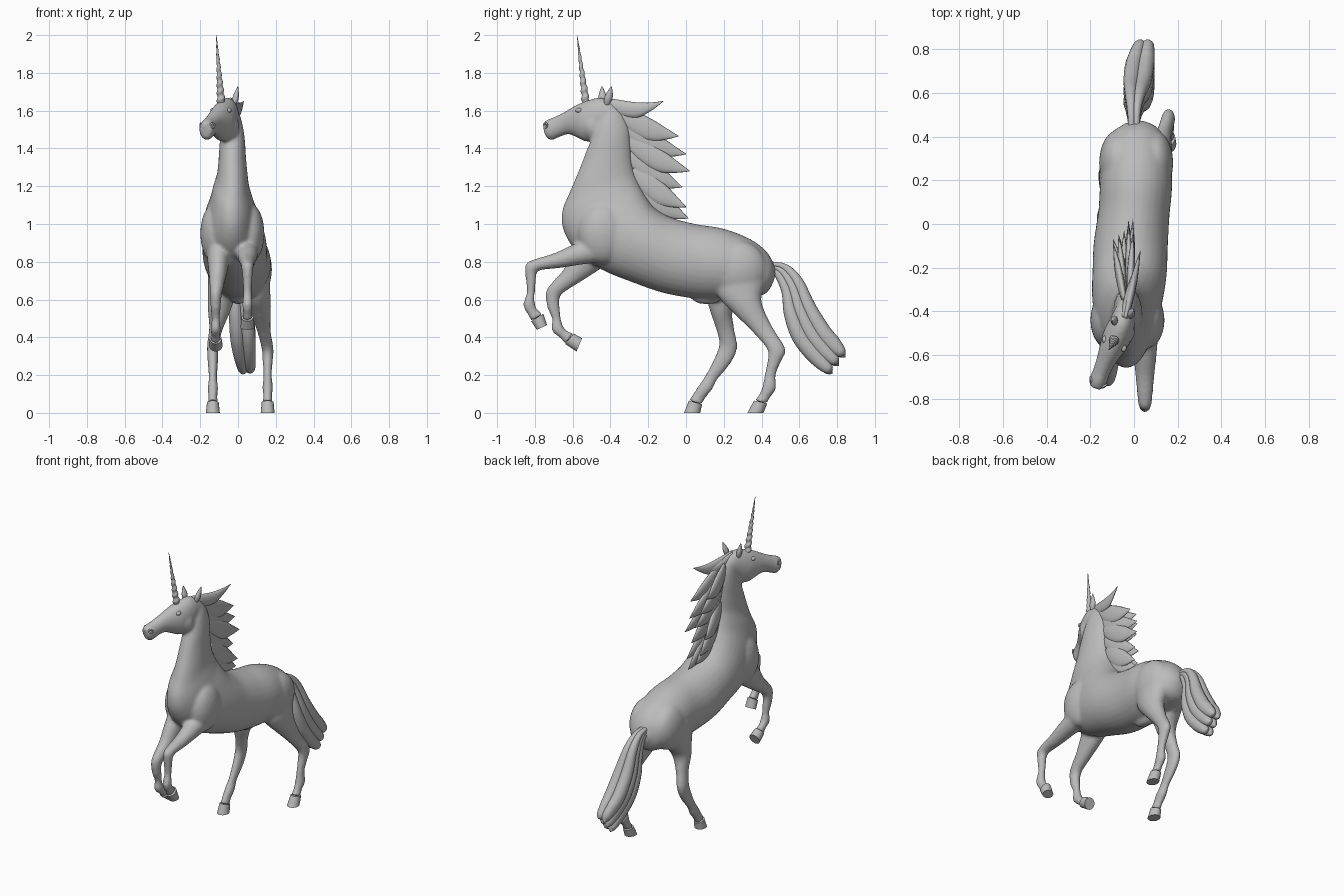
import bpy
import bmesh
import math
from mathutils import Vector, Matrix

default_cube = bpy.data.objects.get("Cube")
if default_cube:
    bpy.data.objects.remove(default_cube, do_unlink=True)

# One plain grey for the whole sculpture
grey = bpy.data.materials.new("plain grey")
grey.use_nodes = True
grey.diffuse_color = (0.5, 0.5, 0.5, 1)
grey.node_tree.nodes["Principled BSDF"].inputs["Base Color"].default_value = grey.diffuse_color


def skin(bm, rings):
    """Bridge a sequence of point rings into a closed tube."""
    loops = [[bm.verts.new(point) for point in ring] for ring in rings]
    count = len(loops[0])
    faces = [bm.faces.new(loops[0]), bm.faces.new(loops[-1])]
    for lower, upper in zip(loops, loops[1:]):
        for k in range(count):
            n = (k + 1) % count
            faces.append(bm.faces.new((lower[k], lower[n], upper[n], upper[k])))
    bmesh.ops.recalc_face_normals(bm, faces=faces)


def spline(rows, steps):
    """Catmull-Rom interpolation of rows of numbers."""
    rows = [Vector(row) for row in rows]
    padded = [rows[0]] + rows + [rows[-1]]
    result = []
    for a, b, c, d in zip(padded, padded[1:], padded[2:], padded[3:]):
        for step in range(steps):
            t = step / steps
            result.append(b + (c - a) * (t / 2)
                          + (a * 2 - b * 5 + c * 4 - d) * (t * t / 2)
                          + (b * 3 - a - c * 3 + d) * (t ** 3 / 2))
    return result + [rows[-1]]


def loft(bm, rows, steps=4, sides=20):
    """Each row: one edge (y, z), opposite edge (y, z), centre x, half width."""
    rows = spline(rows, steps)
    edges = [(Vector((r[4], r[0], r[1])), Vector((r[4], r[2], r[3]))) for r in rows]
    centres = [(a + b) / 2 for a, b in edges]
    rings = []
    for i, row in enumerate(rows):
        tangent = centres[min(i + 1, len(rows) - 1)] - centres[max(i - 1, 0)]
        radius = (edges[i][0] - edges[i][1]) / 2
        across = radius.cross(tangent).normalized() * max(row[5], 0.001)
        angles = [math.tau * k / sides for k in range(sides)]
        rings.append([centres[i] + radius * math.cos(a) + across * math.sin(a) for a in angles])
    skin(bm, rings)


def blob(bm, place, size):
    """Add an ellipsoid."""
    matrix = Matrix.Translation(place) @ Matrix.Diagonal((*size, 1))
    bmesh.ops.create_uvsphere(bm, u_segments=20, v_segments=14, radius=1, matrix=matrix)


def finish(name, bm, voxel=None, angle=None):
    """Turn a bmesh into a named, shaded object, optionally fused into one skin."""
    mesh = bpy.data.meshes.new(name)
    bm.to_mesh(mesh)
    bm.free()
    obj = bpy.data.objects.new(name, mesh)
    bpy.context.collection.objects.link(obj)
    bpy.ops.object.select_all(action="DESELECT")
    obj.select_set(True)
    bpy.context.view_layer.objects.active = obj
    if voxel:
        remesh = obj.modifiers.new("fuse", "REMESH")
        remesh.mode = "VOXEL"
        remesh.voxel_size = voxel
        relax = obj.modifiers.new("relax", "SMOOTH")
        relax.factor = 0.5
        relax.iterations = 7
        for modifier in ("fuse", "relax"):
            bpy.ops.object.modifier_apply(modifier=modifier)
    obj.data.materials.clear()
    obj.data.materials.append(grey)
    if angle:
        bpy.ops.object.shade_smooth_by_angle(angle=math.radians(angle))
    else:
        bpy.ops.object.shade_smooth()
    return obj


# Trunk and neck, from the rump to the poll
trunk = [
    (.47, .77, .465, .7, 0, .04), (.43, .85, .42, .63, .005, .11),
    (.34, .92, .32, .61, .01, .15), (.2, .975, .18, .6, .01, .165),
    (.05, 1, .05, .605, 0, .163), (-.08, 1.035, -.12, .635, -.015, .17),
    (-.16, 1.08, -.28, .69, -.02, .17), (-.2, 1.13, -.45, .76, -.03, .163),
    (-.23, 1.18, -.585, .86, -.035, .145), (-.25, 1.22, -.65, .97, -.035, .12),
    (-.27, 1.27, -.655, 1.07, -.035, .1), (-.285, 1.33, -.615, 1.17, -.03, .082),
    (-.29, 1.42, -.565, 1.29, -.03, .072), (-.3, 1.51, -.53, 1.38, -.03, .066),
    (-.34, 1.6, -.5, 1.45, -.035, .056), (-.39, 1.65, -.46, 1.52, -.045, .04)]

# Head, turned towards the right
head = [
    (-.38, 1.64, -.4, 1.52, -.04, .045), (-.45, 1.67, -.46, 1.46, -.055, .06),
    (-.52, 1.655, -.52, 1.435, -.08, .066), (-.58, 1.63, -.57, 1.455, -.105, .056),
    (-.64, 1.595, -.62, 1.475, -.13, .044), (-.69, 1.57, -.67, 1.46, -.15, .04),
    (-.73, 1.555, -.71, 1.443, -.165, .041), (-.758, 1.535, -.735, 1.455, -.174, .032)]

# Legs: front edge and back edge, from the root to the sole
fore_left = [
    (-.45, .95, -.42, .8), (-.6, .89, -.55, .785), (-.7, .845, -.68, .765),
    (-.79, .817, -.765, .757), (-.848, .79, -.79, .74), (-.85, .72, -.793, .71),
    (-.843, .64, -.8, .635), (-.862, .57, -.8, .58), (-.835, .515, -.785, .545),
    (-.82, .485, -.755, .525), (-.79, .44, -.735, .465)]
fore_right = [
    (-.55, .92, -.4, .8), (-.61, .83, -.47, .75), (-.655, .75, -.58, .68),
    (-.71, .69, -.65, .635), (-.742, .64, -.67, .6), (-.735, .56, -.668, .55),
    (-.71, .5, -.66, .49), (-.71, .435, -.645, .45), (-.665, .395, -.63, .435),
    (-.64, .365, -.595, .42), (-.58, .325, -.55, .395)]
hind_left = [
    (.15, .75, .44, .78), (.17, .62, .42, .68), (.25, .53, .4, .59),
    (.36, .42, .455, .46), (.43, .335, .527, .34), (.43, .27, .505, .275),
    (.415, .2, .475, .2), (.405, .14, .478, .13), (.385, .095, .445, .08),
    (.36, .065, .43, .05), (.325, 0, .41, 0)]
hind_right = [
    (.06, .76, .36, .78), (.1, .63, .33, .66), (.13, .53, .25, .55),
    (.16, .44, .255, .45), (.175, .36, .272, .345), (.14, .27, .235, .26),
    (.1, .195, .165, .175), (.06, .135, .14, .125), (.03, .09, .1, .075),
    (.015, .065, .085, .045), (-.01, 0, .075, 0)]
leg_widths = (.066, .056, .044, .036, .031, .027, .022, .028, .023, .029, .034)

body = bmesh.new()
loft(body, trunk, sides=32)
loft(body, head, sides=24)
legs = {"left_fore": (fore_left, .05, .05, 1), "right_fore": (fore_right, -.1, -.118, 1),
        "left_hind": (hind_left, .075, .157, 1.35), "right_hind": (hind_right, -.07, -.133, 1.35)}
for name, (edges, root_x, foot_x, bulk) in legs.items():
    rows = []
    for i, edge in enumerate(edges):
        x = root_x + (foot_x - root_x) * min(1, i / 4)
        rows.append((*edge, x, leg_widths[i] * (bulk if i < 3 else 1)))
    loft(body, rows[:-1])
    # Hoof, a little wider than the pastern, with a crisp sole
    hoof = bmesh.new()
    loft(hoof, rows[-2:], steps=3)
    middle = sum((v.co for v in hoof.verts), Vector()) / len(hoof.verts)
    for v in hoof.verts:
        v.co.x = middle.x + (v.co.x - middle.x) * 1.08
    finish(name + "_hoof", hoof, angle=40)

# Shoulder, haunch, cheek and sheath masses
for x in (-.12, .06):
    blob(body, (x, -.44, .95), (.08, .13, .16))
for x in (-.075, .095):
    blob(body, (x, .28, .76), (.085, .15, .15))
blob(body, (-.06, -.49, 1.52), (.066, .065, .08))
blob(body, (0, .11, .61), (.04, .08, .035))
finish("body", body, voxel=.01)

# Ears, leaf shaped
for name, base, tip in (("left_ear", (-.02, -.42, 1.63), (0, -.395, 1.73)),
                        ("right_ear", (-.085, -.44, 1.63), (-.1, -.445, 1.73))):
    ear = bmesh.new()
    base, tip = Vector(base), Vector(tip)
    rows = []
    for t, w in ((0, .6), (.35, 1), (.7, .65), (1, .04)):
        p = base.lerp(tip, t)
        rows.append((p.y - .022 * w, p.z, p.y + .022 * w, p.z, p.x, .016 * w))
    loft(ear, rows, sides=12)
    finish(name, ear)

# Eyes and nostrils on both sides of the turned head
sideways = Vector((.91, -.41, 0))
for side, sign in (("left", 1), ("right", -1)):
    eye = bmesh.new()
    blob(eye, Vector((-.09, -.548, 1.602)) + sideways * sign * .047, (.013, .018, .013))
    finish(side + "_eye", eye)
    nostril_at = Vector((-.166, -.728, 1.522)) + sideways * sign * .034
    bpy.ops.mesh.primitive_torus_add(location=nostril_at, major_radius=.012, minor_radius=.005,
                                     major_segments=16, minor_segments=8)
    nostril = bpy.context.object
    nostril.name = side + "_nostril"
    facing = sideways * sign + Vector((-.3, -.6, .1))
    nostril.rotation_euler = facing.to_track_quat("Z", "Y").to_euler()
    nostril.data.materials.append(grey)
    bpy.ops.object.shade_smooth()

# Spiral horn
horn = bmesh.new()
root, tip = Vector((-.088, -.528, 1.63)), Vector((-.115, -.577, 2))
rings = []
for i in range(73):
    t = i / 72
    ring = []
    for k in range(14):
        a = math.tau * k / 14
        r = (.021 * (1 - t) + .001) * (1 + .16 * math.cos(a - math.tau * 9 * t))
        ring.append(root.lerp(tip, t) + Vector((r * math.cos(a), r * math.sin(a), 0)))
    rings.append(ring)
skin(horn, rings)
finish("horn", horn)


def lock(bm, base, tip, width, x_base, x_tip, sag):
    """A flat lock of hair that sags, then flicks out to a point."""
    base, tip = Vector(base), Vector(tip)
    along = (tip - base).normalized()
    normal = Vector((-along.y, along.x))
    rows = []
    for t, w in ((0, .6), (.25, 1), (.55, .95), (.8, .5), (1, .03)):
        p = base.lerp(tip, t) - Vector((0, sag * math.sin(math.pi * t)))
        upper, lower = p + normal * width * w / 2, p - normal * width * w / 2
        rows.append((*upper, *lower, x_base + (x_tip - x_base) * t, .018 * w))
    loft(bm, rows, sides=12)


# Mane: two layers of locks down the crest, and a larger one at the poll
mane = bmesh.new()
crest = [(-.35, 1.59), (-.33, 1.52), (-.31, 1.45), (-.3, 1.37), (-.28, 1.29), (-.26, 1.22)]
tips = [(-.04, 1.465), (0, 1.37), (.02, 1.28), (-.02, 1.195), (0, 1.09), (.012, 1.03)]
for i, (base, tip) in enumerate(zip(crest, tips)):
    lock(mane, base, tip, .115, -.02, -.005 - .02 * (i % 2), .03)
    lock(mane, base, (tip[0] - .05, tip[1] + .02), .11, -.045, -.095 + .025 * (i % 3), .035)
lock(mane, (-.43, 1.645), (-.12, 1.65), .085, -.04, .03, .045)
lock(mane, (-.43, 1.64), (-.19, 1.6), .08, -.05, .01, .03)
finish("mane", mane)

# Tail: overlapping strands spread between an outer and an inner contour
tail = bmesh.new()
contour = [
    (.43, .8, .44, .74, 0, .025), (.53, .785, .47, .73, 0, .03),
    (.61, .71, .51, .64, .005, .045), (.68, .57, .525, .52, .015, .062),
    (.755, .45, .57, .39, .025, .066), (.8, .395, .65, .285, .035, .058),
    (.845, .35, .73, .205, .045, .045)]
for u in (.2, .5, .8):
    for sign in (-1, 1):
        rows = []
        for i, (oy, oz, iy, iz, x, w) in enumerate(contour):
            outer, inner = Vector((oy, oz)), Vector((iy, iz))
            spread = .16 if i == len(contour) - 1 else .24
            rows.append((*outer.lerp(inner, u - spread), *outer.lerp(inner, u + spread),
                         x + sign * w * .42, w * .6))
        # pointed end
        end = outer.lerp(inner, u) + Vector((.022, -.014 + .008 * sign))
        rows.append((end.x, end.y + .006, end.x, end.y - .006, x + sign * w * .5, .004))
        loft(tail, rows, sides=14)
finish("tail", tail)
